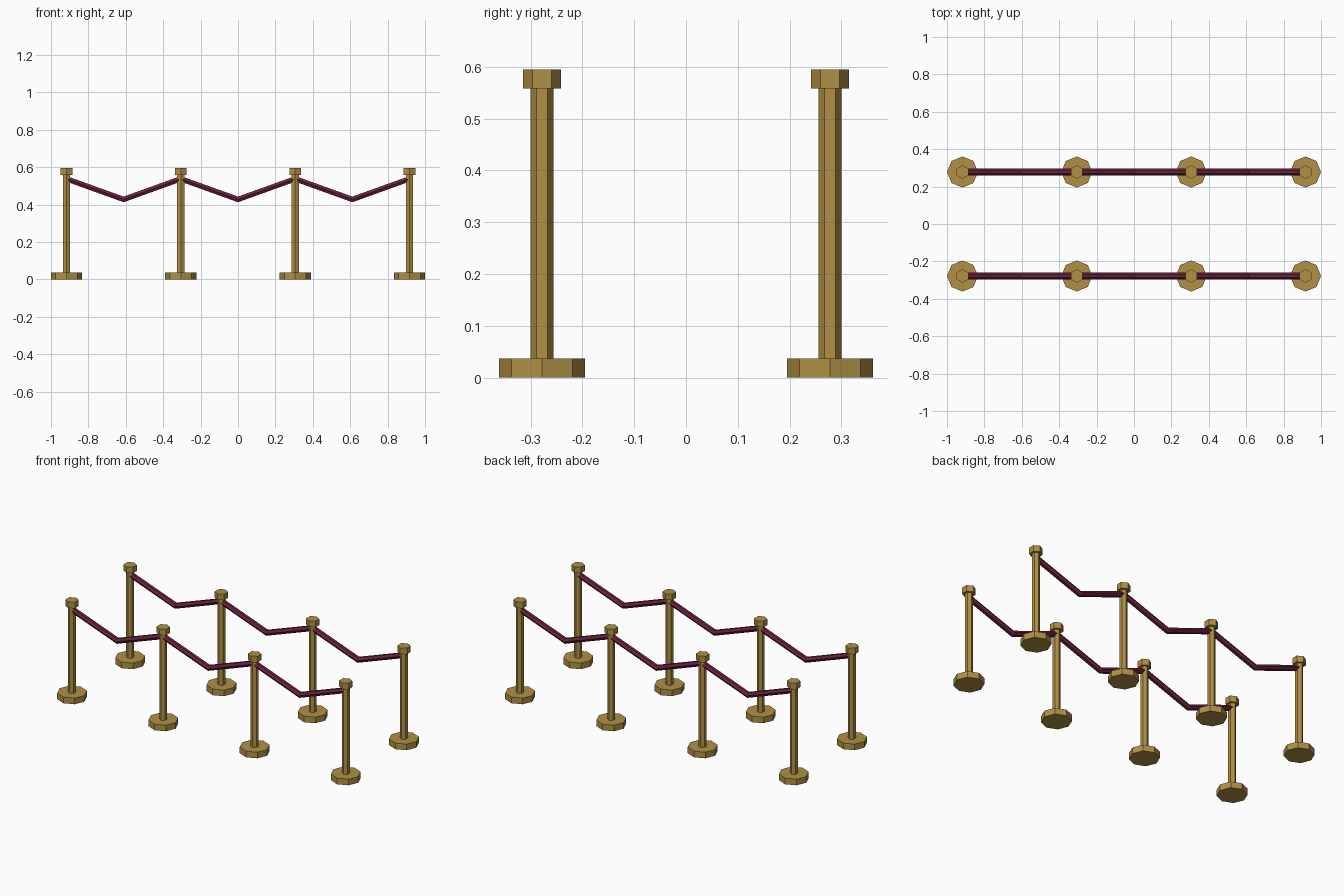
import bpy
import bmesh
from math import pi
from mathutils import Matrix, Vector

cube = bpy.data.objects.get("Cube")
if cube:
    bpy.data.objects.remove(cube, do_unlink=True)

POST_X = [-0.917, -0.306, 0.306, 0.917]
ROW_Y = 0.278
ROPE_R = 0.0175
ROPE_TOP, ROPE_LOW = 0.538, 0.428


def material(name, color):
    mat = bpy.data.materials.new(name)
    mat.use_nodes = True
    mat.diffuse_color = color
    bsdf = next(n for n in mat.node_tree.nodes if n.type == 'BSDF_PRINCIPLED')
    bsdf.inputs["Base Color"].default_value = color
    return mat


brass = material("brass", (0.44, 0.28, 0.06, 1))
velvet = material("dark red velvet", (0.15, 0.016, 0.05, 1))


def add_object(name, bm, mat):
    bmesh.ops.recalc_face_normals(bm, faces=bm.faces)
    mesh = bpy.data.meshes.new(name)
    bm.to_mesh(mesh)
    bm.free()
    mesh.materials.append(mat)
    obj = bpy.data.objects.new(name, mesh)
    bpy.context.collection.objects.link(obj)


def prism(name, sides, radius, x, y, bottom, top):
    """Upright faceted cylinder with a corner pointing along y."""
    bm = bmesh.new()
    place = Matrix.Translation((x, y, (bottom + top) / 2)) @ Matrix.Rotation(pi / 2, 4, 'Z')
    bmesh.ops.create_cone(bm, cap_ends=True, segments=sides, radius1=radius,
                          radius2=radius, depth=top - bottom, matrix=place)
    # Turn so that a corner, not a flat, lies on the y axis
    first = max(bm.verts, key=lambda v: v.co.y).co
    if abs(first.x - x) > 0.001:
        bmesh.ops.rotate(bm, verts=bm.verts, cent=(x, y, 0),
                         matrix=Matrix.Rotation(pi / sides, 3, 'Z'))
    add_object(name, bm, mat=brass)


def rope(name, x0, x1, y):
    """Six-sided rope mitred at its lowest point."""
    bm = bmesh.new()
    rings = []
    for x, z in ((x0, ROPE_TOP), ((x0 + x1) / 2, ROPE_LOW), (x1, ROPE_TOP)):
        ring = []
        for i in range(6):
            spoke = Matrix.Rotation(i * pi / 3, 3, 'X') @ Vector((0, ROPE_R, 0))
            ring.append(bm.verts.new(Vector((x, y, z)) + spoke))
        rings.append(ring)
    for a, b in zip(rings, rings[1:]):
        for i in range(6):
            j = (i + 1) % 6
            bm.faces.new((a[i], a[j], b[j], b[i]))
    bm.faces.new(rings[0])
    bm.faces.new(rings[-1])
    add_object(name, bm, mat=velvet)


for row, y in (("front", -ROW_Y), ("back", ROW_Y)):
    for n, x in enumerate(POST_X, 1):
        prism(f"{row}_base_{n}", 8, 0.083, x, y, 0, 0.037)
        prism(f"{row}_pole_{n}", 6, 0.022, x, y, 0.037, 0.558)
        prism(f"{row}_cap_{n}", 6, 0.0365, x, y, 0.558, 0.595)
    for n, (x0, x1) in enumerate(zip(POST_X, POST_X[1:]), 1):
        rope(f"{row}_rope_{n}", x0, x1, y)
